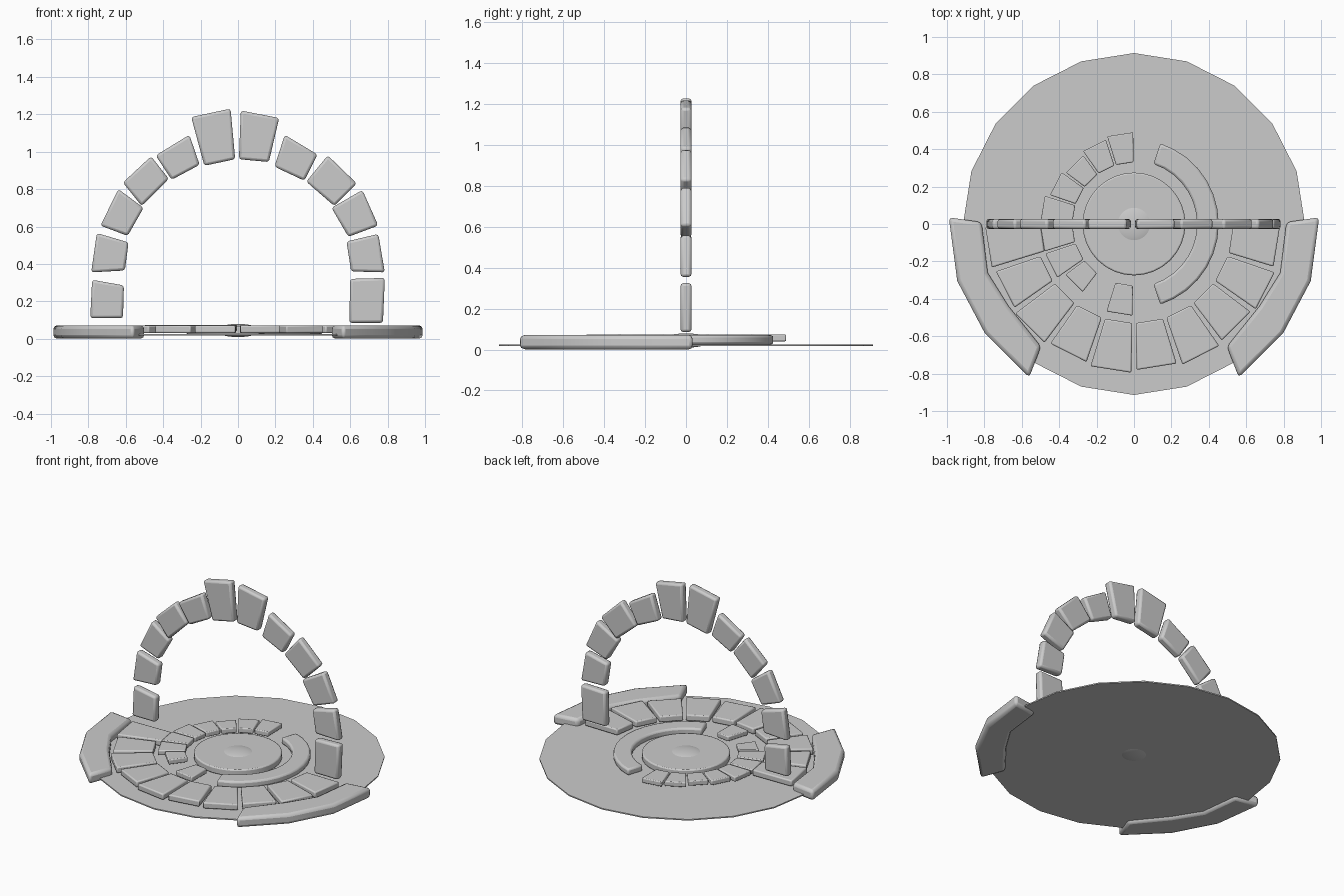
import bpy, bmesh
from math import sin, cos, radians, pi

if "Cube" in bpy.data.objects:
    bpy.data.objects.remove(bpy.data.objects["Cube"])


def slab(name, pts, lo, hi, bevel=0.012, upright=False):
    """Extrude an outline: along z when lying flat, along y when upright."""
    def place(p, h):
        return (p[0], h, p[1]) if upright else (p[0], p[1], h)
    bm = bmesh.new()
    a = [bm.verts.new(place(p, lo)) for p in pts]
    b = [bm.verts.new(place(p, hi)) for p in pts]
    n = len(pts)
    bm.faces.new(a)
    bm.faces.new(b)
    for i in range(n):
        j = (i + 1) % n
        bm.faces.new((a[i], a[j], b[j], b[i]))
    bmesh.ops.recalc_face_normals(bm, faces=bm.faces)
    mesh = bpy.data.meshes.new(name)
    bm.to_mesh(mesh)
    bm.free()
    ob = bpy.data.objects.new(name, mesh)
    bpy.context.collection.objects.link(ob)
    if bevel:
        m = ob.modifiers.new("bevel", 'BEVEL')
        m.width = bevel
        m.segments = 2
        m.limit_method = 'ANGLE'
        m.angle_limit = radians(40)
    bpy.ops.object.select_all(action='DESELECT')
    ob.select_set(True)
    bpy.context.view_layer.objects.active = ob
    bpy.ops.object.shade_smooth_by_angle(angle=radians(30))
    return ob


def arc(r, a0, a1, steps):
    return [(r * cos(radians(a0 + (a1 - a0) * i / steps)),
             r * sin(radians(a0 + (a1 - a0) * i / steps))) for i in range(steps + 1)]


def sector(r0, r1, a0, a1, steps=1):
    return arc(r1, a0, a1, steps) + arc(r0, a1, a0, steps)


# Thin 20-sided ground disc
slab("ground_disc", arc(0.914, 90, 432, 19), 0.017, 0.025, 0)

# Central round plate with low dome
slab("centre_plate", arc(0.275, 0, 348.75, 31), 0.022, 0.068, 0.008)
bpy.ops.mesh.primitive_uv_sphere_add(segments=24, ring_count=12, radius=1, location=(0, 0, 0.044))
dome = bpy.context.object
dome.name = "centre_dome"
dome.scale = (0.12, 0.12, 0.035)
bpy.ops.object.shade_smooth_by_angle(angle=radians(40))

# Curved inner kerb on the right
slab("inner_kerb", sector(0.337, 0.453, -72, 72, 14), 0.025, 0.07, 0.012)

# Small inner paving stones on the left, one missing
for i in range(10):
    if i == 8:
        continue
    a = 90 + 18 * i
    r1 = (0.49, 0.475, 0.455, 0.475, 0.5, 0.5, 0.5, 0.455, 0, 0.49)[i]
    slab("inner_stone", sector(0.33, r1, a + 0.5, a + 17), 0.04, 0.074, 0.006)

# Large outer paving stones round the front half
for i in range(10):
    a = 180 + 18 * i
    r0 = 0.5 if i == 0 else 0.53
    slab("outer_stone", sector(r0, 0.795 - 0.015 * (i % 2), a + 1, a + 17), 0.03, 0.072, 0.008)

# Thick rim pieces at both sides
rim = [(0.99, 0.035), (0.945, -0.305), (0.797, -0.585), (0.56, -0.82),
       (0.497, -0.655), (0.67, -0.44), (0.782, -0.26), (0.815, 0.01)]
for s in (-1, 1):
    slab("rim_piece", [(s * x, y) for x, y in rim], 0.0, 0.072, 0.02)

# Arch stones (x, z corners)
arch = [
    [(-.78, .315), (-.61, .285), (-.615, .11), (-.79, .11)],
    [(-.755, .565), (-.585, .515), (-.605, .365), (-.785, .355)],
    [(-.64, .80), (-.505, .70), (-.59, .55), (-.735, .605)],
    [(-.465, .975), (-.37, .855), (-.515, .71), (-.615, .835)],
    [(-.26, 1.09), (-.205, .93), (-.355, .85), (-.44, .98)],
    [(-.25, 1.185), (-.04, 1.23), (-.015, .96), (-.18, .925)],
    [(.015, 1.22), (.22, 1.18), (.165, .945), (.005, .96)],
    [(.25, 1.09), (.425, .985), (.355, .845), (.195, .92)],
    [(.48, .98), (.635, .83), (.515, .71), (.365, .84)],
    [(.665, .795), (.75, .605), (.59, .545), (.50, .70)],
    [(.75, .56), (.785, .355), (.605, .36), (.58, .52)],
    [(.60, .32), (.785, .325), (.775, .085), (.595, .085)],
]
for pts in arch:
    slab("arch_stone", pts, -0.027, 0.027, 0.014, upright=True)
